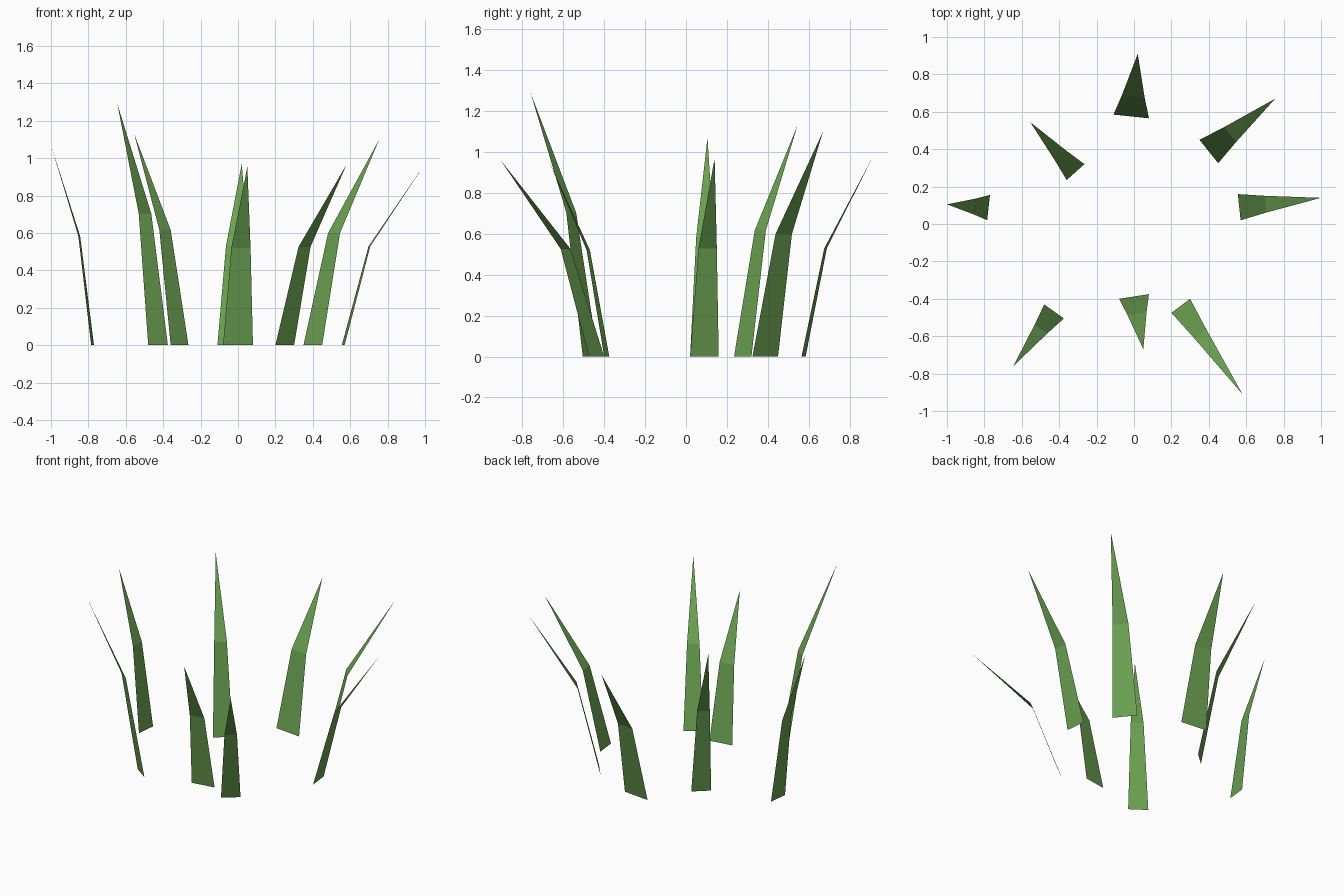
import bpy
import bmesh
from mathutils import Vector

cube = bpy.data.objects.get("Cube")
if cube:
    bpy.data.objects.remove(cube, do_unlink=True)

# One leaf green for every blade
green = bpy.data.materials.new("leaf_green")
green.use_nodes = True
colour = (0.147, 0.355, 0.084, 1.0)
green.diffuse_color = colour
green.node_tree.nodes["Principled BSDF"].inputs["Base Color"].default_value = colour

BEND_OUT = 0.32     # share of the outward lean reached at the bend
BEND_UP = 0.545     # share of the height reached at the bend
BEND_WIDTH = 0.64   # blade width at the bend, relative to the base


def grass_blade(name, left, right, tip):
    """Flat blade: tapering lower strip, then a pointed tip that leans outward."""
    a, b, tip = Vector((*left, 0)), Vector((*right, 0)), Vector(tip)
    base = (a + b) / 2
    half = (b - a) / 2 * BEND_WIDTH
    lean = tip - base
    bend = base + Vector((lean.x * BEND_OUT, lean.y * BEND_OUT, lean.z * BEND_UP))

    bm = bmesh.new()
    va, vb, vc, vd, vt = [bm.verts.new(p) for p in (a, b, bend + half, bend - half, tip)]
    bm.faces.new((va, vb, vc, vd))
    bm.faces.new((vd, vc, vt))
    mesh = bpy.data.meshes.new(name)
    bm.to_mesh(mesh)
    bm.free()
    mesh.materials.append(green)
    obj = bpy.data.objects.new(name, mesh)
    bpy.context.collection.objects.link(obj)


# Ring of blades: name, two base corners, tip
blades = [
    ("back", (-0.11, 0.585), (0.08, 0.565), (0.02, 0.91, 0.97)),
    ("back_left", (0.35, 0.45), (0.45, 0.325), (0.755, 0.67, 1.10)),
    ("left", (0.555, 0.16), (0.57, 0.02), (1.0, 0.14, 0.97)),
    ("front_left", (0.30, -0.40), (0.20, -0.475), (0.58, -0.91, 0.965)),
    ("front", (0.08, -0.375), (-0.08, -0.40), (0.05, -0.67, 0.955)),
    ("front_right", (-0.375, -0.505), (-0.48, -0.43), (-0.645, -0.76, 1.29)),
    ("right", (-0.785, 0.02), (-0.77, 0.155), (-1.0, 0.105, 1.07)),
    ("back_right", (-0.36, 0.235), (-0.265, 0.32), (-0.555, 0.545, 1.13)),
]
for place, left, right, tip in blades:
    grass_blade(place + "_grass_blade", left, right, tip)
